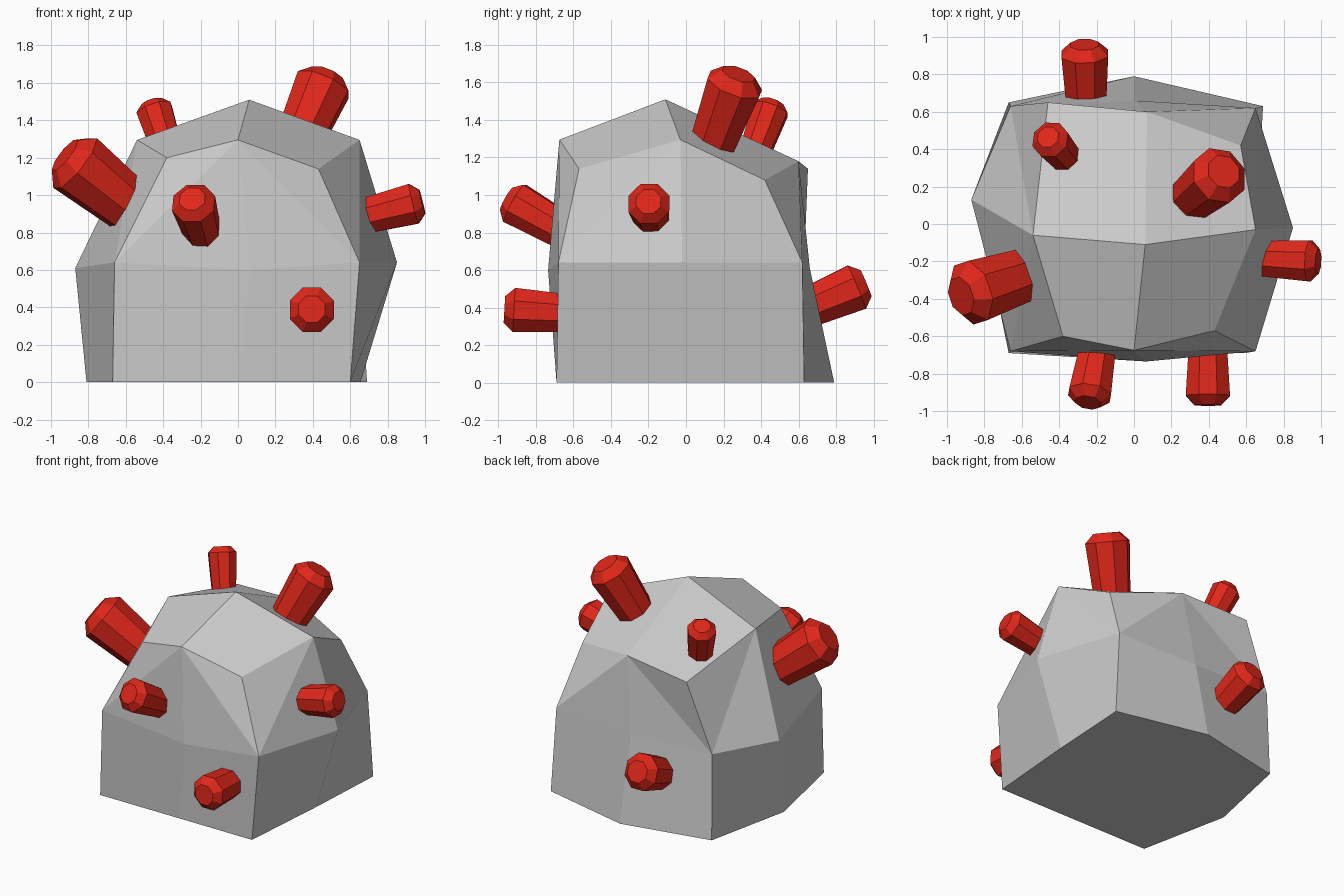
import bpy, bmesh, math
from mathutils import Vector

if "Cube" in bpy.data.objects:
    bpy.data.objects.remove(bpy.data.objects["Cube"])


def make_object(name, bm, mat=None):
    bmesh.ops.recalc_face_normals(bm, faces=bm.faces[:])
    me = bpy.data.meshes.new(name)
    bm.to_mesh(me)
    bm.free()
    ob = bpy.data.objects.new(name, me)
    bpy.context.collection.objects.link(ob)
    if mat:
        me.materials.append(mat)
    return ob


# Boulder: three rings of eight (front-left corner, then counter-clockwise) and an apex
rings = [
    [(-.67, -.69, 0), (0, -.69, 0), (.60, -.69, 0), (.655, 0, 0),
     (.69, .63, 0), (0, .79, 0), (-.67, .65, 0), (-.81, -.01, 0)],
    [(-.66, -.68, .64), (.065, -.735, .60), (.65, -.68, .64), (.85, -.02, .64),
     (.65, .62, .64), (0, .66, .61), (-.66, .63, .64), (-.87, .13, .61)],
    [(-.38, -.60, 1.20), (0, -.675, 1.295), (.43, -.57, 1.14), (.65, -.03, 1.295),
     (.57, .42, 1.08), (.07, .60, 1.18), (-.46, .65, 1.14), (-.54, -.06, 1.295)],
]
bm = bmesh.new()
low, mid, top = [[bm.verts.new(p) for p in ring] for ring in rings]
apex = bm.verts.new((.06, -.11, 1.51))
bm.faces.new(low[::-1])
for i in range(8):
    j = (i + 1) % 8
    bm.faces.new((low[i], low[j], mid[j], mid[i]))
    if i % 2 == 0:  # split from the corner of the waist to the top edge midpoint
        bm.faces.new((mid[i], mid[j], top[j]))
        bm.faces.new((mid[i], top[j], top[i]))
        bm.faces.new((top[i], top[j], apex, top[i - 1]))
    else:
        bm.faces.new((mid[i], mid[j], top[i]))
        bm.faces.new((mid[j], top[j], top[i]))
make_object("boulder", bm)

# Red pegs: eight-sided, flaring outward, with a chamfered flat tip
red = bpy.data.materials.new("red")
red.diffuse_color = (.75, .02, .01, 1)
red.use_nodes = True
red.node_tree.nodes["Principled BSDF"].inputs["Base Color"].default_value = red.diffuse_color


def peg(name, tip, direction, r, length=.5, sides=8):
    d = Vector(direction).normalized()
    rot = d.to_track_quat('Z', 'Y')
    bm = bmesh.new()
    loops = []
    for h, rad in ((-length, .77 * r), (-.4 * r, r), (0, .6 * r)):
        loops.append([bm.verts.new(Vector(tip) + rot @ Vector(
            (rad * math.cos((k + .5) * math.tau / sides),
             rad * math.sin((k + .5) * math.tau / sides), h))) for k in range(sides)])
    for a, b in zip(loops, loops[1:]):
        for k in range(sides):
            n = (k + 1) % sides
            bm.faces.new((a[k], a[n], b[n], b[k]))
    bm.faces.new(loops[0][::-1])
    bm.faces.new(loops[-1])
    make_object(name, bm, red)


peg("peg_front_low", (.395, -.968, .39), (0, -1, .06), .128)
peg("peg_front_high", (-.245, -.955, .98), (-.15, -.86, .49), .122)
peg("peg_right", (.985, -.2, .965), (1, -.05, .25), .118)
peg("peg_left", (-.925, -.385, 1.215), (-1, -.33, .8), .18, .6)
peg("peg_top_right", (.48, .28, 1.645), (.44, .37, 1), .158, .55)
peg("peg_top_left", (-.46, .465, 1.495), (-.32, .37, 1), .103, .45)
peg("peg_back", (-.265, .96, .53), (-.03, 1, .42), .135)
